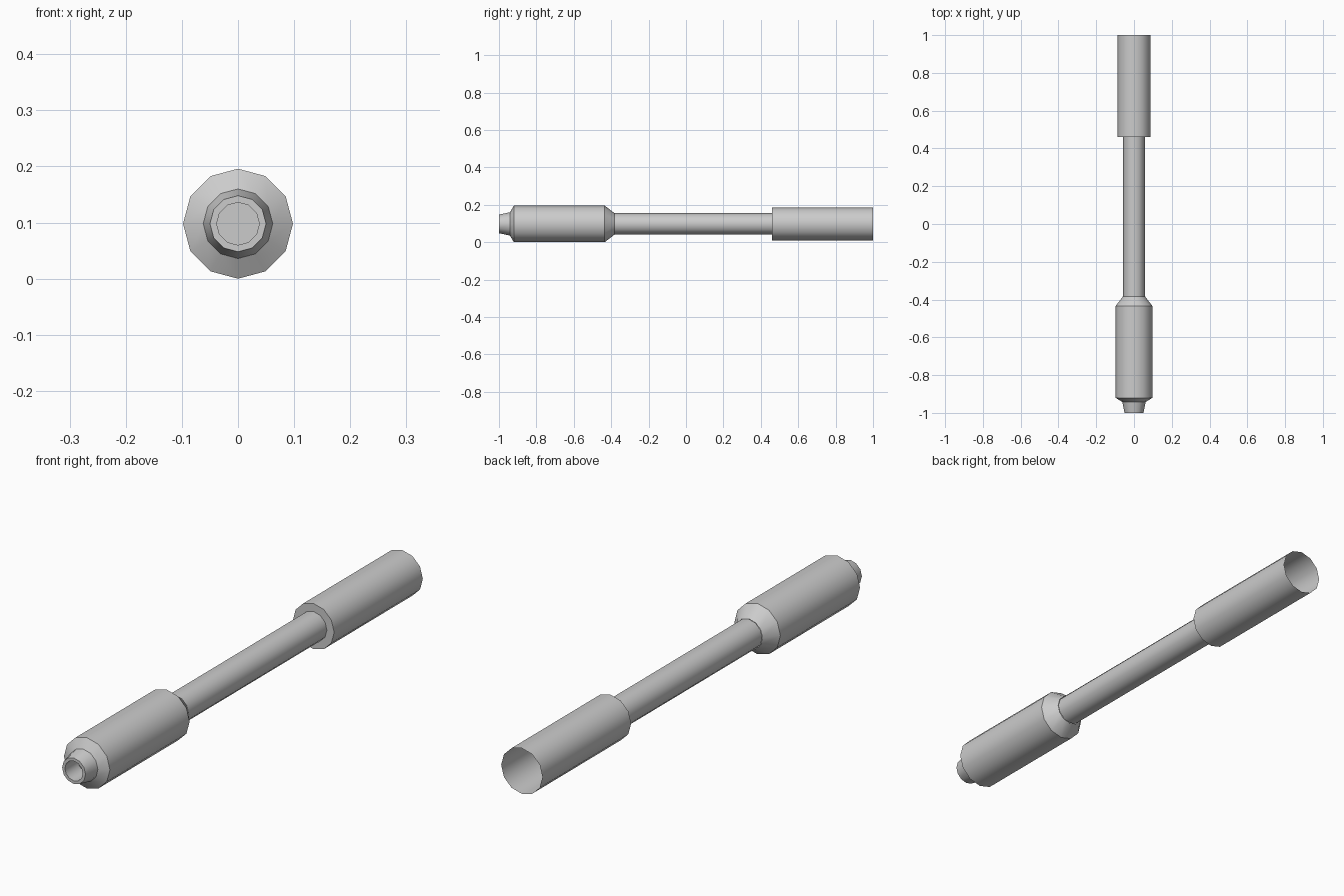
import bpy, bmesh
from math import sin, cos, pi, radians

if "Cube" in bpy.data.objects:
    bpy.data.objects.remove(bpy.data.objects["Cube"])

SIDES = 12
AXIS_Z = 0.098


def lathe(name, profile):
    """Revolve (y, radius) points around the long axis; radius 0 closes with a flat cap."""
    bm = bmesh.new()
    rings = []
    for y, r in profile:
        if r > 0:
            rings.append([bm.verts.new((r * cos(2 * pi * i / SIDES), y,
                                        AXIS_Z + r * sin(2 * pi * i / SIDES)))
                          for i in range(SIDES)])
    for a, b in zip(rings, rings[1:]):
        for i in range(SIDES):
            j = (i + 1) % SIDES
            bm.faces.new((a[i], b[i], b[j], a[j]))
    if profile[0][1] == 0:
        bm.faces.new(rings[0])
    if profile[-1][1] == 0:
        bm.faces.new(list(reversed(rings[-1])))
    mesh = bpy.data.meshes.new(name)
    bm.normal_update()
    bm.to_mesh(mesh)
    bm.free()
    obj = bpy.data.objects.new(name, mesh)
    bpy.context.collection.objects.link(obj)
    bpy.ops.object.select_all(action='DESELECT')
    obj.select_set(True)
    bpy.context.view_layer.objects.active = obj
    bpy.ops.object.shade_smooth_by_angle(angle=radians(34))
    return obj


# Wide front body with its chamfers, tapered nose and blind bore
lathe("front_body", [(-0.92, 0), (-0.92, 0.038), (-1.0, 0.038), (-1.0, 0.05),
                     (-0.942, 0.062), (-0.92, 0.098), (-0.435, 0.098),
                     (-0.383, 0.058)])

# Slim middle shaft
lathe("shaft", [(-0.383, 0.057), (0.46, 0.057)])

# Rear sleeve: closed at the shaft, open at the back end
lathe("rear_sleeve", [(0.46, 0), (0.46, 0.088), (1.0, 0.088)])
